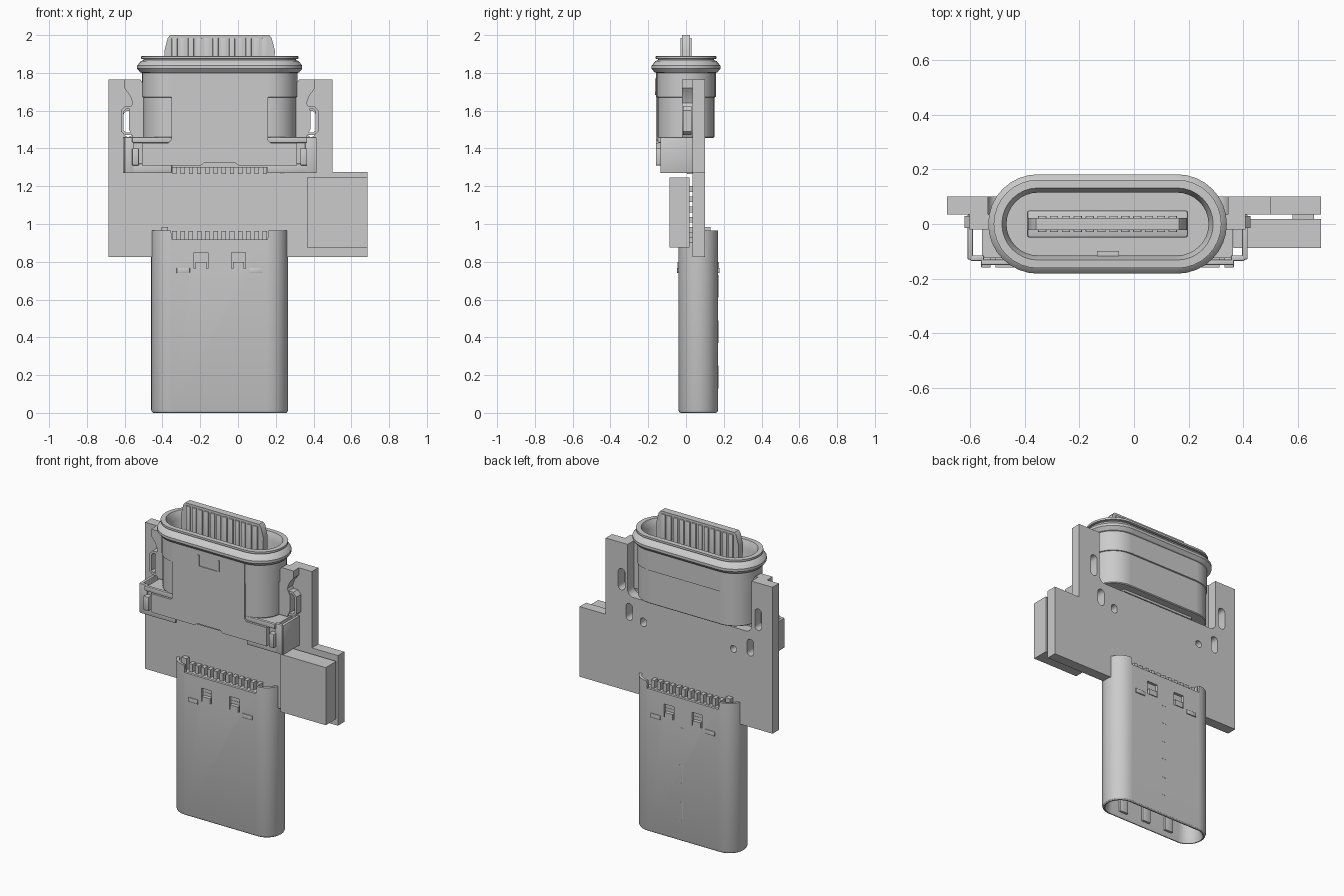
import bpy, bmesh, math
from mathutils import Vector

if "Cube" in bpy.data.objects:
    bpy.data.objects.remove(bpy.data.objects["Cube"])

CX = -0.097            # x centre shared by socket and plug
PITCH = 0.0435
PINS = [CX + (i - 5.5) * PITCH for i in range(12)]


def finish(ob, smooth=False):
    bpy.ops.object.select_all(action='DESELECT')
    ob.select_set(True)
    bpy.context.view_layer.objects.active = ob
    if smooth:
        bpy.ops.object.shade_smooth_by_angle(angle=math.radians(30))
    return ob


def from_bmesh(name, bm, smooth=False):
    bmesh.ops.recalc_face_normals(bm, faces=bm.faces)
    me = bpy.data.meshes.new(name)
    bm.to_mesh(me)
    bm.free()
    ob = bpy.data.objects.new(name, me)
    bpy.context.collection.objects.link(ob)
    return finish(ob, smooth)


def boxes(name, items, bevel=0.0):
    """Each item: x0, x1, y0, y1, z0, z1"""
    bm = bmesh.new()
    for x0, x1, y0, y1, z0, z1 in items:
        vs = bmesh.ops.create_cube(bm, size=1)['verts']
        for v in vs:
            v.co = Vector(((x0 + x1) / 2 + v.co.x * (x1 - x0),
                           (y0 + y1) / 2 + v.co.y * (y1 - y0),
                           (z0 + z1) / 2 + v.co.z * (z1 - z0)))
    if bevel:
        bmesh.ops.bevel(bm, geom=bm.edges[:], offset=bevel, segments=2, affect='EDGES', profile=0.5)
    return from_bmesh(name, bm, bool(bevel))


def stadium_loft(name, profile, half, cy, lift=0.0, lift_from=9, n=16):
    """Sweep a (z, radius) profile round a stadium and cap both ends."""
    bm = bmesh.new()
    rings = []
    for z, r in profile:
        pts = []
        for sx, a0 in ((1, -math.pi / 2), (-1, math.pi / 2)):
            pts.append((sx * (half - 0.004), -sx * r, 0))
            for i in range(n + 1):
                a = a0 + math.pi * i / n
                pts.append((sx * half + r * math.cos(a), r * math.sin(a), lift if z > lift_from else 0))
            pts.append((sx * (half - 0.004), sx * r, 0))
        rings.append([bm.verts.new((CX + x, cy + y, z + dz)) for x, y, dz in pts])
    m = len(rings[0])
    for a, b in zip(rings, rings[1:]):
        for i in range(m):
            bm.faces.new((a[i], a[(i + 1) % m], b[(i + 1) % m], b[i]))
    bm.faces.new(rings[0])
    bm.faces.new(rings[-1])
    return from_bmesh(name, bm, True)


def plate(name, loops, y0, y1):
    """Flat x-z outline with holes, thick in y."""
    cu = bpy.data.curves.new(name, 'CURVE')
    cu.dimensions = '2D'
    cu.fill_mode = 'BOTH'
    cu.extrude = (y1 - y0) / 2
    for loop in loops:
        sp = cu.splines.new('POLY')
        sp.points.add(len(loop) - 1)
        for p, (x, z) in zip(sp.points, loop):
            p.co = (x, z, 0, 1)
        sp.use_cyclic_u = True
    ob = bpy.data.objects.new(name, cu)
    bpy.context.collection.objects.link(ob)
    ob.rotation_euler.x = math.pi / 2
    ob.location.y = (y0 + y1) / 2
    finish(ob)
    bpy.ops.object.convert(target='MESH')
    return finish(bpy.context.object, True)


def slot(x, z, r, h):
    return [(x + r * math.cos(a), z + (h if a < math.pi else -h) + r * math.sin(a))
            for a in [math.pi * (i + 0.5) / 8 for i in range(16)]]


def arc(x, z, r, a0, a1):
    return [(x + r * math.cos(math.radians(a0 + (a1 - a0) * i / 6)),
             z + r * math.sin(math.radians(a0 + (a1 - a0) * i / 6))) for i in range(7)]


def both(items):
    """Mirror box items about the connector centre line."""
    return items + [(2 * CX - b, 2 * CX - a, c, d, e, f) for a, b, c, d, e, f in items]


# circuit board with socket cut-out, slots and locating holes
outline = [(-0.685, 0.825), (0.685, 0.825), (0.685, 1.275), (0.50, 1.275), (0.50, 1.765), (0.345, 1.765)]
outline += arc(0.305, 1.475, 0.04, 0, -90) + arc(-0.495, 1.475, 0.04, 270, 180)
outline += [(-0.535, 1.765), (-0.685, 1.765)]
holes = [slot(CX + s * 0.485, 1.53, 0.024, 0.045) for s in (1, -1)]
holes += [slot(CX + s * 0.43, 1.335, 0.024, 0.03) for s in (1, -1)]
holes += [slot(CX + 0.33, 1.295, 0.022, 0.006), slot(CX - 0.31, 1.295, 0.022, 0)]
plate("circuit_board", [outline] + holes, 0.035, 0.10)

# side component and its solder pads
boxes("side_component", [(0.365, 0.685, -0.088, 0.018, 0.875, 1.245)])
boxes("side_component_pads", [(0.58, 0.66, 0.017, 0.036, 0.90 + i * 0.054, 0.93 + i * 0.054) for i in range(6)])

# socket shell: outer wall, sealing ring, rim and hollow mouth
stadium_loft("socket_shell", [
    (1.455, 0.145), (1.46, 0.150), (1.67, 0.150), (1.672, 0.156), (1.80, 0.156), (1.803, 0.166),
    (1.822, 0.182), (1.838, 0.182), (1.862, 0.163), (1.868, 0.148), (1.874, 0.148),
    (1.875, 0.162), (1.888, 0.162), (1.889, 0.132), (1.87, 0.124), (1.84, 0.115), (1.55, 0.115)], 0.255, 0.0)
boxes("socket_front_skin", [(CX - 0.255, CX + 0.255, -0.16, -0.14, 1.44, 1.80)])
boxes("socket_back_skin", [(CX - 0.255, CX - 0.002, 0.14, 0.158, 1.672, 1.80),
                           (CX + 0.002, CX + 0.255, 0.14, 0.158, 1.672, 1.80)])
plate("socket_front_latch", [[(-0.175, 1.77), (-0.175, 1.70), (-0.16, 1.682), (-0.034, 1.682), (-0.019, 1.70),
                              (-0.019, 1.77), (-0.034, 1.77), (-0.034, 1.70), (-0.16, 1.70), (-0.16, 1.77)]],
      -0.165, -0.155)
boxes("socket_key", [(-0.135, -0.055, -0.118, -0.098, 1.56, 1.85)])

# tongue with contact ribs
boxes("tongue_base", [(CX - 0.295, CX + 0.295, -0.05, 0.05, 1.54, 1.72)], 0.01)
t = [(-0.285, 1.6), (0.285, 1.6), (0.292, 1.92), (0.275, 1.985), (0.262, 2.0)]
plate("tongue", [[(CX + x, z) for x, z in t + [(-0.262, 2.0), (-0.275, 1.985), (-0.292, 1.92)]]], -0.022, 0.022)
boxes("tongue_contacts", [(x - 0.015, x + 0.015, s * 0.02 - 0.01, s * 0.02 + 0.01, 1.62, 1.985)
                          for x in PINS for s in (1, -1)], 0.003)

# socket rear housing and front cover
boxes("socket_housing", [(CX - 0.46, CX + 0.46, -0.125, 0.03, 1.30, 1.45),
                         (CX - 0.255, CX + 0.255, -0.10, 0.10, 1.44, 1.46)])
plate("socket_front_cover", [[(CX + x, z) for x, z in [
    (-0.41, 1.31), (-0.10, 1.31), (-0.08, 1.325), (0.08, 1.325), (0.10, 1.31), (0.41, 1.31), (0.41, 1.43),
    (0.27, 1.43), (0.25, 1.45), (-0.25, 1.45), (-0.27, 1.43), (-0.41, 1.43)]]], -0.16, -0.12)

# folded metal bracket around the housing, one side mirrored
boxes("socket_bracket", both([
    (-0.61, -0.59, -0.13, 0.035, 1.27, 1.46), (-0.60, -0.55, -0.135, -0.115, 1.27, 1.46),
    (-0.56, -0.35, -0.135, -0.115, 1.27, 1.32), (-0.56, -0.525, -0.16, -0.12, 1.31, 1.40),
    (-0.56, -0.35, -0.15, -0.13, 1.43, 1.46)]), 0.004)

# mounting ears and bent clips beside the socket
for side, s in (("left", -1), ("right", 1)):
    ear = [(0.39, 1.46), (0.46, 1.46), (0.48, 1.50), (0.48, 1.60), (0.46, 1.64), (0.475, 1.68),
           (0.505, 1.72), (0.505, 1.765), (0.42, 1.765), (0.39, 1.72)]
    plate("mounting_ear_" + side, [[(CX + s * x, z) for x, z in ear]], -0.02, 0.035)
    clip = [(0.46, 1.47), (0.50, 1.47), (0.523, 1.49), (0.523, 1.60), (0.50, 1.625), (0.46, 1.625),
            (0.46, 1.61), (0.495, 1.61), (0.508, 1.595), (0.508, 1.495), (0.495, 1.485), (0.46, 1.485)]
    plate("side_clip_" + side, [[(CX + s * x, z) for x, z in clip]], -0.015, 0.03)

# socket solder pins
boxes("socket_pins", [(x - 0.011, x + 0.011, 0.005, 0.036, 1.265, 1.31) for x in PINS])

# plug shell, hollow at the bottom, raised ends at the board side
plug = stadium_loft("plug_shell", [
    (0.50, 0.078), (0.03, 0.078), (0.012, 0.084), (0.0, 0.088), (0.0, 0.094), (0.005, 0.101), (0.015, 0.105),
    (0.918, 0.105), (0.918, 0.088), (0.82, 0.088)], 0.2575, 0.065, lift=0.047, lift_from=0.9)
wins = both([(-0.233, -0.16, 0, 0, 0.765, 0.85)])
faces = ((-0.06, -0.022), (0.152, 0.19))
cutter = boxes("window_cutter", [(a, b, y0, y1, e, f) for a, b, _, _, e, f in wins for y0, y1 in faces])
cutter.hide_render = True
mod = plug.modifiers.new("windows", 'BOOLEAN')
mod.operation = 'DIFFERENCE'
mod.solver = 'EXACT'
mod.object = cutter
finish(plug)
bpy.ops.object.modifier_apply(modifier=mod.name)
bpy.data.objects.remove(cutter)

# plug latch tabs, dimples and back seam
boxes("plug_latch_tabs", [(a + 0.008, b - 0.008, y0, y1, 0.765, 0.80) for a, b, *_ in wins
                          for y0, y1 in ((-0.045, -0.02), (0.15, 0.175))])
boxes("plug_dimples", [(a, b, y0, y1, e, f) for a, b, _, _, e, f in both([(-0.325, -0.255, 0, 0, 0.74, 0.768)])
                       for y0, y1 in ((-0.047, -0.03), (0.16, 0.177))], 0.003)
boxes("plug_seam", [item for z in (0.13, 0.37, 0.61) for item in (
    (CX - 0.002, CX + 0.002, 0.165, 0.171, z, z + 0.12),
    (CX - 0.002, CX + 0.022, 0.165, 0.171, z, z + 0.004),
    (CX - 0.002, CX + 0.022, 0.165, 0.171, z + 0.116, z + 0.12))])

# plug solder pins, rear insulator and inner springs
boxes("plug_pins", [(x - 0.012, x + 0.012, y0, y1, 0.81, 0.962) for x in PINS
                    for y0, y1 in ((0.0, 0.036), (0.099, 0.135))])
boxes("plug_insulator", [(CX - 0.28, CX + 0.28, -0.02, 0.03, 0.81, 0.912),
                         (CX - 0.28, CX + 0.28, 0.105, 0.15, 0.81, 0.912)])
boxes("plug_guide_pegs", [(-0.405, -0.37, y, y + 0.03, 0.82, 0.985) for y in (0.005, 0.10)])
boxes("plug_springs", [(CX + d - 0.03, CX + d + 0.03, y0, y1, 0.03, 0.20) for d in (-0.17, 0, 0.17)
                       for y0, y1 in ((-0.016, 0.002), (0.128, 0.146))], 0.005)
